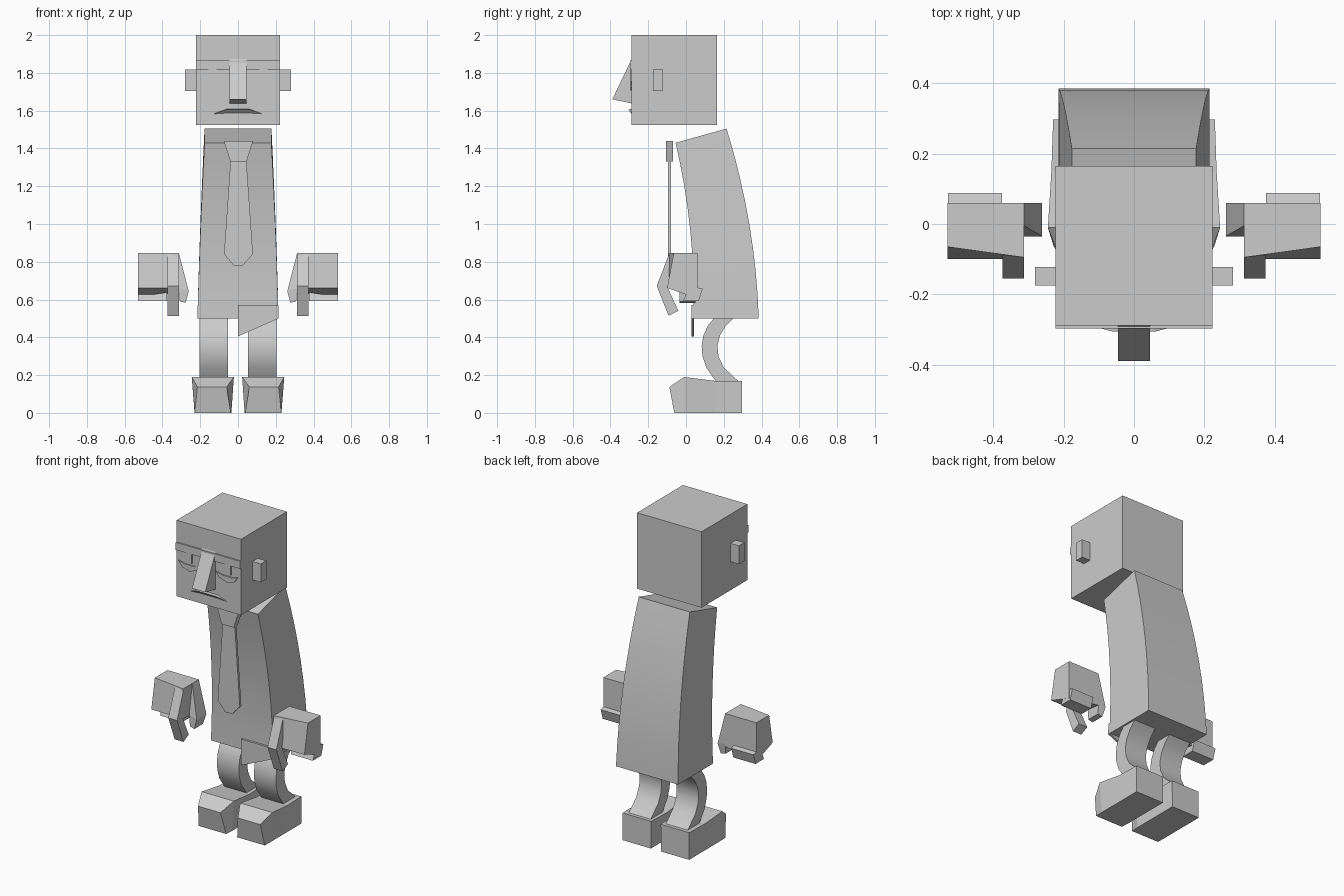
import bpy, bmesh, math

grey = bpy.data.materials.new("plain grey")
grey.diffuse_color = (0.6, 0.6, 0.6, 1)


def loft(name, rings, mirror=False, smooth=False):
    """Skin a list of equal-length point rings and cap both ends."""
    bm = bmesh.new()
    rows = [[bm.verts.new(p) for p in ring] for ring in rings]
    n = len(rows[0])
    for a, b in zip(rows, rows[1:]):
        for i in range(n):
            j = (i + 1) % n
            bm.faces.new((a[i], a[j], b[j], b[i]))
    bm.faces.new(rows[0])
    bm.faces.new(rows[-1])
    bmesh.ops.recalc_face_normals(bm, faces=bm.faces)
    me = bpy.data.meshes.new(name)
    bm.to_mesh(me)
    bm.free()
    me.materials.append(grey)
    ob = bpy.data.objects.new(name, me)
    bpy.context.collection.objects.link(ob)
    if mirror:
        ob.modifiers.new("mirror", 'MIRROR').use_mirror_merge = False
    if smooth:
        bpy.ops.object.select_all(action='DESELECT')
        ob.select_set(True)
        bpy.context.view_layer.objects.active = ob
        bpy.ops.object.shade_smooth_by_angle(angle=math.radians(35))
    return ob


def side_prism(name, x0, x1, yz, **kw):
    return loft(name, [[(x, y, z) for y, z in yz] for x in (x0, x1)], **kw)


def front_prism(name, y0, y1, xz, **kw):
    return loft(name, [[(x, y, z) for x, z in xz] for y in (y0, y1)], **kw)


def box(name, x0, x1, y0, y1, z0, z1, **kw):
    return side_prism(name, x0, x1, [(y0, z0), (y1, z0), (y1, z1), (y0, z1)], **kw)


def bezier(a, c, b, t):
    return [(1 - t) ** 2 * p + 2 * t * (1 - t) * q + t * t * r for p, q, r in zip(a, c, b)]


# Head, ears and face
box("head", -0.223, 0.223, -0.288, 0.165, 1.525, 2.0)
box("ear", 0.21, 0.281, -0.175, -0.122, 1.703, 1.818, mirror=True)
box("brow", -0.223, 0.223, -0.297, -0.28, 1.818, 1.865)
side_prism("nose", -0.045, 0.046, [(-0.28, 1.89), (-0.39, 1.66), (-0.28, 1.637)])
box("pupil", 0.115, 0.155, -0.294, -0.28, 1.757, 1.82, mirror=True)
front_prism("eye_bag", -0.295, -0.28,
            [(0.205, 1.757), (0.16, 1.745), (0.1, 1.745), (0.052, 1.757),
             (0.075, 1.725), (0.13, 1.707), (0.18, 1.722)], mirror=True)
loft("mouth", [[(-0.125, -0.287, 1.582), (-0.125, -0.289, 1.585), (-0.125, -0.28, 1.585)],
               [(-0.06, -0.285, 1.584), (-0.06, -0.306, 1.606), (-0.06, -0.28, 1.61)],
               [(0.06, -0.285, 1.584), (0.06, -0.306, 1.606), (0.06, -0.28, 1.61)],
               [(0.125, -0.287, 1.582), (0.125, -0.289, 1.585), (0.125, -0.28, 1.585)]])

# Bent, tapering torso
rings = []
for k in range(9):
    t = k / 8
    fy, fz = bezier((0.04, 0.5), (0.053, 0.965), (-0.055, 1.43), t)
    by, bz = bezier((0.385, 0.5), (0.37, 1.0), (0.215, 1.505), t)
    w = bezier((0.215,), (0.202,), (0.177,), t)[0]
    rings.append([(-w, fy, fz), (w, fy, fz), (w, by, bz), (-w, by, bz)])
loft("torso", rings, smooth=True)

# Untucked shirt tail
front_prism("shirt_tail", 0.028, 0.043,
            [(0.0, 0.405), (0.215, 0.5), (0.213, 0.57), (0.0, 0.57)])

# Tie hanging in front of the chest
front_prism("tie_knot", -0.106, -0.068,
            [(-0.075, 1.44), (0.08, 1.44), (0.045, 1.33), (-0.04, 1.33)])
front_prism("tie", -0.095, -0.08,
            [(-0.04, 1.33), (0.045, 1.33), (0.079, 0.84), (0.025, 0.78),
             (-0.022, 0.78), (-0.074, 0.84)])

# Curved legs
outer = [(0.155, 0.51), (0.115, 0.46), (0.092, 0.41), (0.083, 0.355),
         (0.087, 0.3), (0.107, 0.24), (0.16, 0.165)]
inner = [(0.26, 0.51), (0.21, 0.46), (0.18, 0.41), (0.166, 0.355),
         (0.172, 0.3), (0.2, 0.24), (0.28, 0.165)]
loft("leg", [[(0.052, *o), (0.204, *o), (0.204, *i), (0.052, *i)]
             for o, i in zip(outer, inner)], mirror=True, smooth=True)

# Boots
loft("boot", [
    [(0.038, -0.062, 0), (0.229, -0.062, 0), (0.215, -0.088, 0.137), (0.06, -0.088, 0.137)],
    [(0.035, -0.01, 0), (0.23, -0.01, 0), (0.245, -0.01, 0.19), (0.022, -0.01, 0.19)],
    [(0.035, 0.15, 0), (0.23, 0.15, 0), (0.235, 0.15, 0.17), (0.028, 0.15, 0.17)],
    [(0.035, 0.297, 0), (0.23, 0.297, 0), (0.23, 0.297, 0.17), (0.033, 0.297, 0.17)],
], mirror=True)

# Floating hands: palm, curled fingers, pointing finger and thumb
loft("palm", [
    [(0.313, -0.1, 0.662), (0.53, -0.1, 0.662), (0.53, 0.06, 0.605), (0.313, 0.06, 0.64)],
    [(0.313, -0.095, 0.847), (0.53, -0.065, 0.847), (0.53, 0.06, 0.847), (0.313, 0.06, 0.847)],
], mirror=True)
side_prism("curled_fingers", 0.375, 0.529,
           [(-0.015, 0.592), (0.068, 0.592), (0.088, 0.657), (0.02, 0.675)], mirror=True)
side_prism("pointing_finger", 0.313, 0.374,
           [(-0.09, 0.84), (-0.155, 0.672), (-0.092, 0.514), (-0.04, 0.54),
            (-0.097, 0.662), (-0.07, 0.72)], mirror=True)
loft("thumb", [
    [(0.313, -0.005, 0.846), (0.32, -0.005, 0.846), (0.32, 0.06, 0.846), (0.313, 0.06, 0.846)],
    [(0.261, -0.035, 0.645), (0.313, -0.035, 0.66), (0.313, 0.06, 0.66), (0.261, 0.06, 0.645)],
    [(0.277, -0.035, 0.583), (0.308, -0.035, 0.59), (0.308, 0.05, 0.59), (0.277, 0.05, 0.583)],
], mirror=True)
